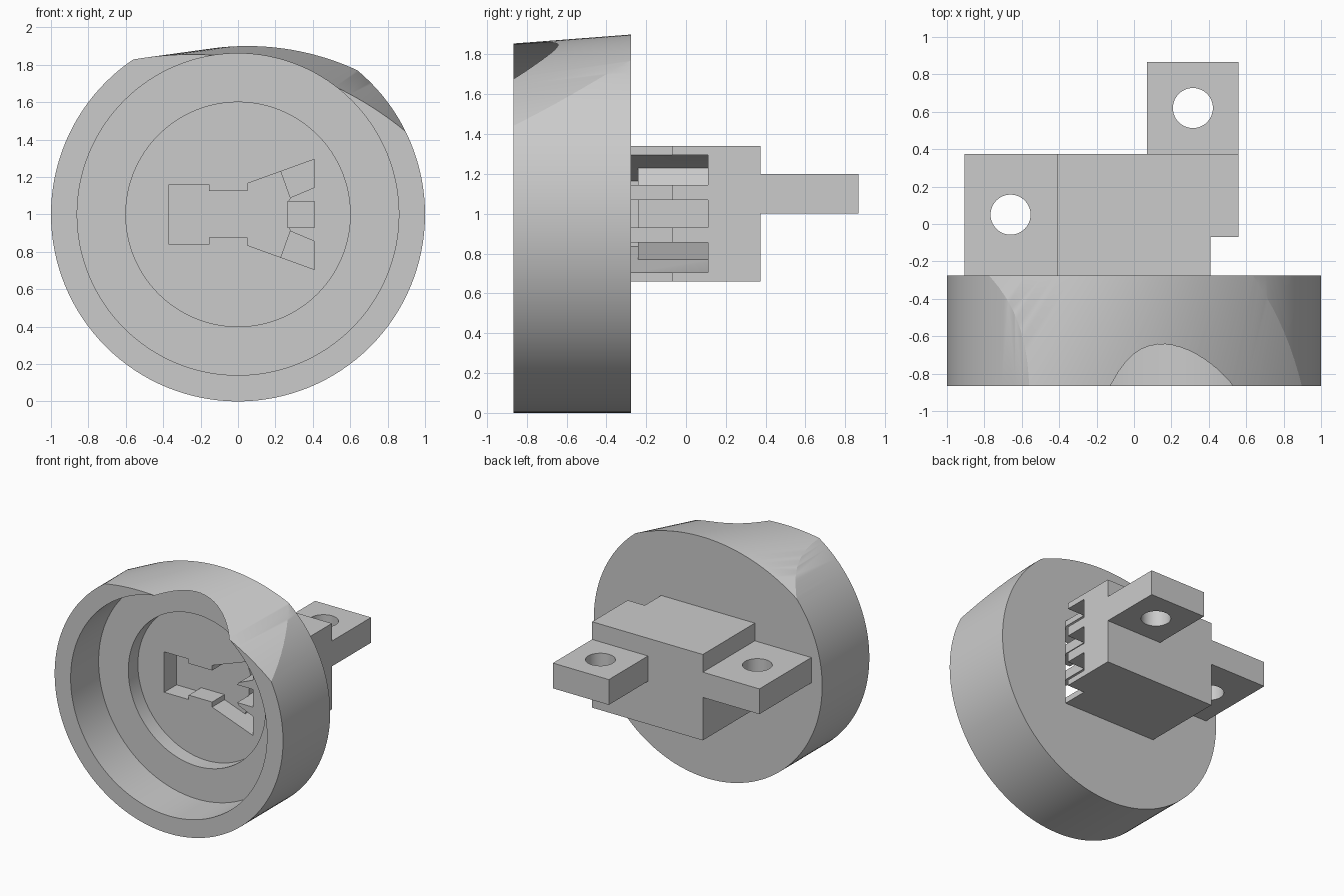
import bpy, bmesh, math

if "Cube" in bpy.data.objects:
    bpy.data.objects.remove(bpy.data.objects["Cube"], do_unlink=True)

grey = bpy.data.materials.new("plain_grey")
grey.use_nodes = True
colour = (0.6, 0.6, 0.6, 1)
grey.diffuse_color = colour
grey.node_tree.nodes["Principled BSDF"].inputs["Base Color"].default_value = colour


def circle(cx, cy, r, n=128):
    return [(cx + r * math.cos(2 * math.pi * i / n), cy + r * math.sin(2 * math.pi * i / n))
            for i in range(n)]


def rect(x0, x1, y0, y1):
    return [(x0, y0), (x1, y0), (x1, y1), (x0, y1)]


def loft(name, start, end, a, b, axis="y"):
    """Solid between two matching outlines placed at a and b along an axis."""
    bm = bmesh.new()
    place = (lambda p, d: (p[0], d, p[1])) if axis == "y" else (lambda p, d: (p[0], p[1], d))
    rings = [[bm.verts.new(place(p, d)) for p in pts] for pts, d in ((start, a), (end, b))]
    for ring in rings:
        bm.faces.new(ring)
    n = len(start)
    for i in range(n):
        j = (i + 1) % n
        bm.faces.new((rings[0][i], rings[0][j], rings[1][j], rings[1][i]))
    bmesh.ops.recalc_face_normals(bm, faces=bm.faces)
    mesh = bpy.data.meshes.new(name)
    bm.to_mesh(mesh)
    bm.free()
    mesh.materials.append(grey)
    obj = bpy.data.objects.new(name, mesh)
    bpy.context.collection.objects.link(obj)
    return obj


def prism(name, pts, a, b, axis="y"):
    return loft(name, pts, pts, a, b, axis)


def carve(obj, cutter, operation="DIFFERENCE"):
    """Apply a boolean and discard the cutter."""
    cutter.hide_render = True
    mod = obj.modifiers.new("carve", "BOOLEAN")
    mod.operation, mod.solver, mod.object = operation, "EXACT", cutter
    bpy.context.view_layer.update()
    result = bpy.data.meshes.new_from_object(obj.evaluated_get(bpy.context.evaluated_depsgraph_get()))
    obj.modifiers.clear()
    obj.data = result
    bpy.data.objects.remove(cutter, do_unlink=True)


def mirrored(pts):
    return [(x, 2 - z) for x, z in reversed(pts)]


FRONT, BACK = -0.865, -0.275

# Round housing with two stepped bores
housing = prism("round_housing", circle(0, 1, 1), FRONT, BACK)
carve(housing, prism("bore_cutter", circle(0, 1, 0.86), FRONT - 0.1, -0.515))
carve(housing, prism("step_cutter", circle(0, 1, 0.6), FRONT, -0.395))


# Skewed tapering trim across the top of the housing
def trim_ring(t):
    return circle(-0.25 + 0.3 * t, 0.055 + 0.445 * t, 1.8 - 0.4 * t, 256)


margin = 0.1
depth = BACK - FRONT
carve(housing, loft("trim_solid", trim_ring(-margin), trim_ring(1 + margin),
                    FRONT - margin * depth, BACK + margin * depth), "INTERSECT")

# Stepped block behind the housing
block = prism("mount_block", [(-0.41, BACK), (0.41, BACK), (0.41, -0.07), (0.56, -0.07),
                              (0.56, 0.375), (-0.41, 0.375)], 0.66, 1.34, "z")

# Shallow key-shaped recess
upper = [(0.269, 1.07), (0.284, 1.0917), (0.234, 1.2314), (0.05, 1.165), (0.05, 1.125),
         (-0.155, 1.125), (-0.155, 1.16), (-0.37, 1.16)]
for part in (housing, block):
    carve(part, prism("recess_cutter", upper + mirrored(upper), -0.45, -0.24))

# Three deep slots, which open through the side of the block
for part, reach, y0, y1 in ((housing, 0.41, -0.45, -0.2), (block, 0.7, -0.3, 0.11)):
    slant = [(0.28, 1.09), (0.23, 1.23), (0.41, 1.295)]
    if reach > 0.41:
        slant += [(reach, 1.295), (reach, 1.145)]
    slant.append((0.41, 1.145))
    for outline in (slant, rect(0.265, reach, 0.93, 1.07), mirrored(slant)):
        carve(part, prism("slot_cutter", outline, y0, y1))

# Two drilled fixing tabs
tabs = []
for name, plan, hole in (("side_tab", rect(-0.905, -0.41, BACK, 0.375), (-0.66, 0.05)),
                         ("rear_tab", rect(0.07, 0.56, 0.375, 0.865), (0.315, 0.62))):
    tab = prism(name, plan, 1.0, 1.2, "z")
    carve(tab, prism("hole_cutter", circle(*hole, 0.107, 64), 0.9, 1.3, "z"))
    tabs.append(tab)

# Smooth round walls, keep the edges crisp
bpy.ops.object.select_all(action="DESELECT")
for obj in [housing, block] + tabs:
    obj.select_set(True)
    bpy.context.view_layer.objects.active = obj
bpy.ops.object.shade_smooth_by_angle(angle=math.radians(20))
